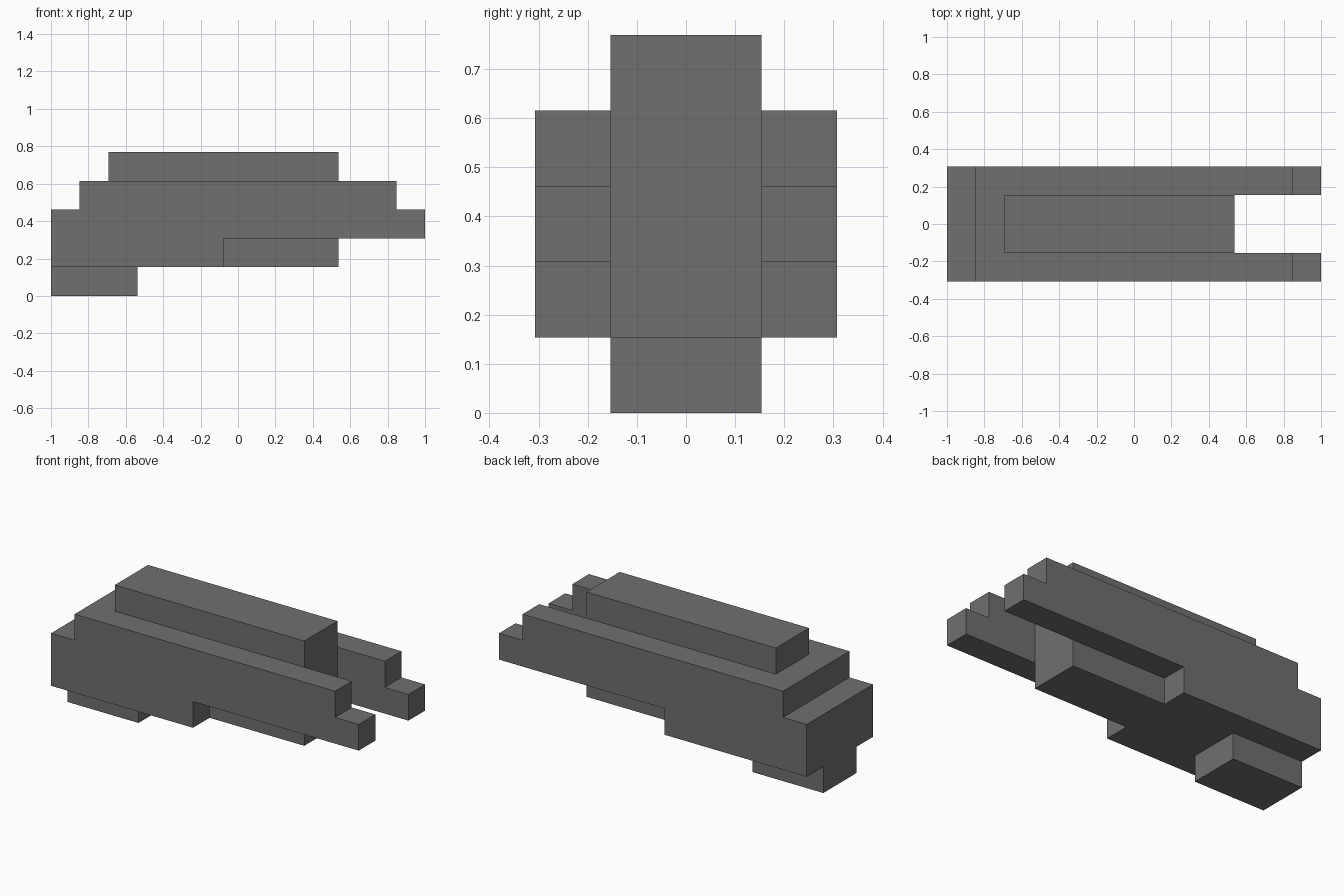
import bpy
import bmesh
from mathutils import Vector

default = bpy.data.objects.get("Cube")
if default:
    bpy.data.objects.remove(default, do_unlink=True)

U = 2 / 13  # one step of the blocky grid

grey = bpy.data.materials.new("dark grey")
grey.use_nodes = True
COLOUR = (0.16, 0.16, 0.16, 1)
grey.diffuse_color = COLOUR
grey.node_tree.nodes["Principled BSDF"].inputs["Base Color"].default_value = COLOUR


def extrude_profile(name, points, half_width):
    """Closed solid from an x-z outline in grid steps, extruded along y."""
    bm = bmesh.new()
    face = bm.faces.new([bm.verts.new((x * U, -half_width * U, z * U)) for x, z in points])
    out = bmesh.ops.extrude_face_region(bm, geom=[face])
    moved = [v for v in out["geom"] if isinstance(v, bmesh.types.BMVert)]
    bmesh.ops.translate(bm, verts=moved, vec=Vector((0, 2 * half_width * U, 0)))
    bmesh.ops.recalc_face_normals(bm, faces=bm.faces[:])
    mesh = bpy.data.meshes.new(name)
    bm.to_mesh(mesh)
    bm.free()
    mesh.materials.append(grey)
    obj = bpy.data.objects.new(name, mesh)
    bpy.context.collection.objects.link(obj)
    return obj


def block(name, x0, x1, z0, z1, half_width):
    return extrude_profile(name, [(x0, z0), (x1, z0), (x1, z1), (x0, z1)], half_width)


# Stepped main body, full width
body = extrude_profile("body", [
    (-6.5, 1), (-0.5, 1), (-0.5, 2), (6.5, 2), (6.5, 3),
    (5.5, 3), (5.5, 4), (-5.5, 4), (-5.5, 3), (-6.5, 3)], 2)

# Slot that splits the end of the body into two prongs
slot = block("slot_cutter", 3.5, 8, 0, 6, 1)
slot.hide_render = True
cut = body.modifiers.new("slot", "BOOLEAN")
cut.operation = "DIFFERENCE"
cut.solver = "EXACT"
cut.object = slot
bpy.context.view_layer.objects.active = body
bpy.ops.object.modifier_apply(modifier=cut.name)
bpy.data.objects.remove(slot, do_unlink=True)

# Narrow blocks along the centre line
block("top_ridge", -4.5, 3.5, 4, 5, 1)
block("belly", -0.5, 3.5, 1, 2, 1)
block("foot", -6.5, -3.5, 0, 1, 1)
